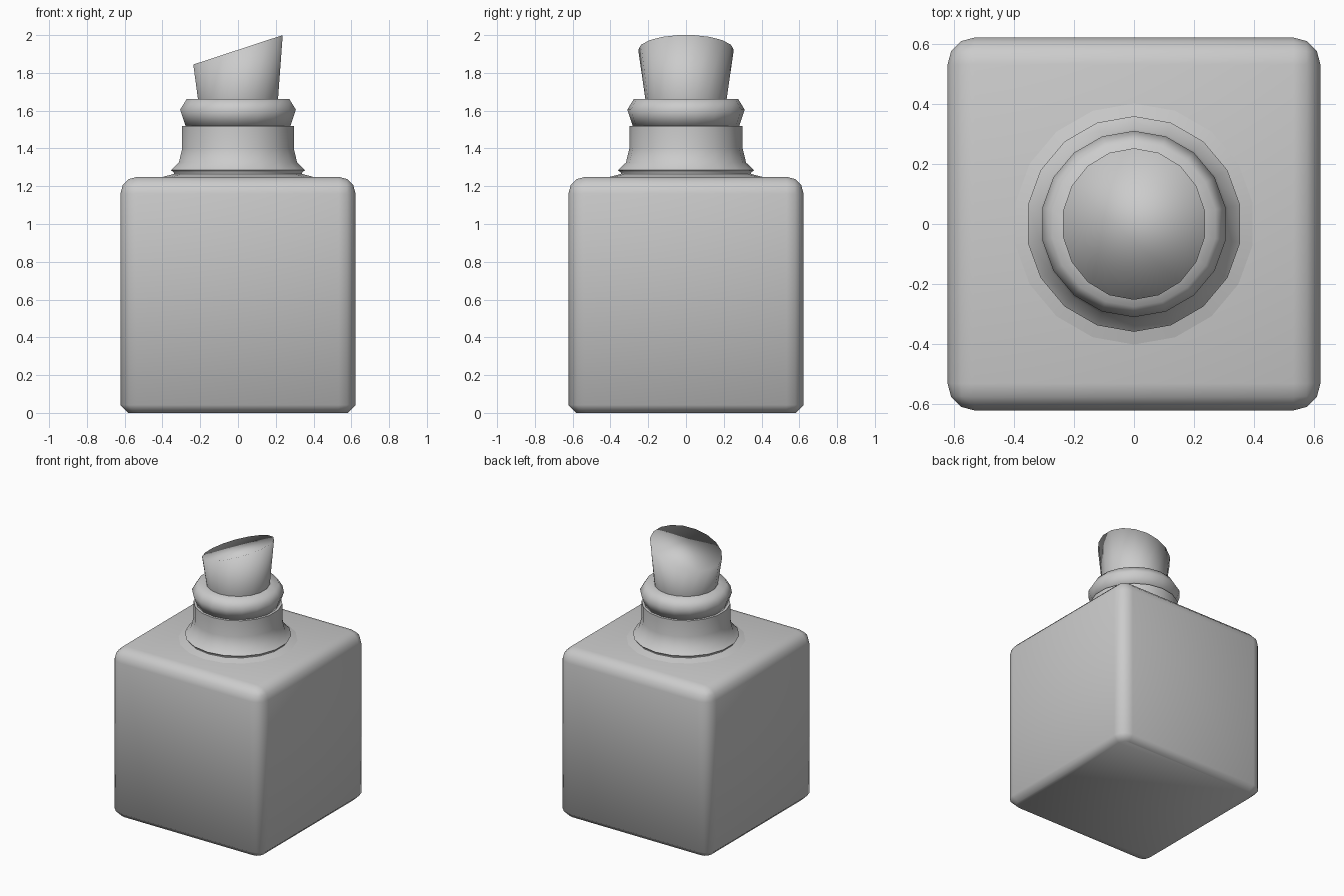
import bpy, bmesh, math

if "Cube" in bpy.data.objects:
    bpy.data.objects.remove(bpy.data.objects["Cube"])

SIDES = 18


def finish(name, bm, angle=180):
    bmesh.ops.recalc_face_normals(bm, faces=bm.faces)
    me = bpy.data.meshes.new(name)
    bm.to_mesh(me)
    bm.free()
    ob = bpy.data.objects.new(name, me)
    bpy.context.collection.objects.link(ob)
    bpy.ops.object.select_all(action='DESELECT')
    ob.select_set(True)
    bpy.context.view_layer.objects.active = ob
    if angle >= 180:
        bpy.ops.object.shade_smooth()
    else:
        bpy.ops.object.shade_smooth_by_angle(angle=math.radians(angle))
    return ob


def lathe(profile, tilt_top=0.0, cap=False):
    """Stack rings of (radius, z); tilt_top rotates the last ring about y."""
    bm = bmesh.new()
    rings = []
    for k, (r, z) in enumerate(profile):
        t = tilt_top if k == len(profile) - 1 else 0.0
        ring = []
        for i in range(SIDES):
            a = math.pi / 2 + 2 * math.pi * i / SIDES
            x, y = r * math.cos(a), r * math.sin(a)
            ring.append(bm.verts.new((x * math.cos(t), y, z + x * math.sin(t))))
        rings.append(ring)
    for lo, hi in zip(rings, rings[1:]):
        for i in range(SIDES):
            j = (i + 1) % SIDES
            bm.faces.new((lo[i], lo[j], hi[j], hi[i]))
    if cap:
        bm.faces.new(rings[-1])
    return bm


# Square bottle body: rounded sides and top, small chamfer at the base
W, H = 1.245, 1.25
bm = bmesh.new()
bmesh.ops.create_cube(bm, size=1)
for v in bm.verts:
    v.co = (v.co.x * W, v.co.y * W, (v.co.z + 0.5) * H)
edges = [e for e in bm.edges if max(v.co.z for v in e.verts) > 0.1]
bmesh.ops.bevel(bm, geom=edges, offset=0.09, segments=3, profile=0.5, affect='EDGES')
edges = [e for e in bm.edges if all(v.co.z < 1e-4 for v in e.verts)]
bmesh.ops.bevel(bm, geom=edges, offset=0.042, segments=1, affect='EDGES')
finish("bottle_body", bm)

# Neck with flared foot
finish("bottle_neck", lathe([(0.41, 1.248), (0.345, 1.265), (0.345, 1.272),
                             (0.36, 1.285), (0.318, 1.325), (0.30, 1.40),
                             (0.30, 1.52), (0.25, 1.52)]), 60)

# Lip ring around the mouth
finish("bottle_lip", lathe([(0.25, 1.52), (0.282, 1.52), (0.311, 1.605),
                            (0.276, 1.662), (0.19, 1.662)]), 75)

# Stopper with a slanted top
finish("cork", lathe([(0.205, 1.58), (0.215, 1.66), (0.253, 1.922)],
                     math.radians(18.2), True))
